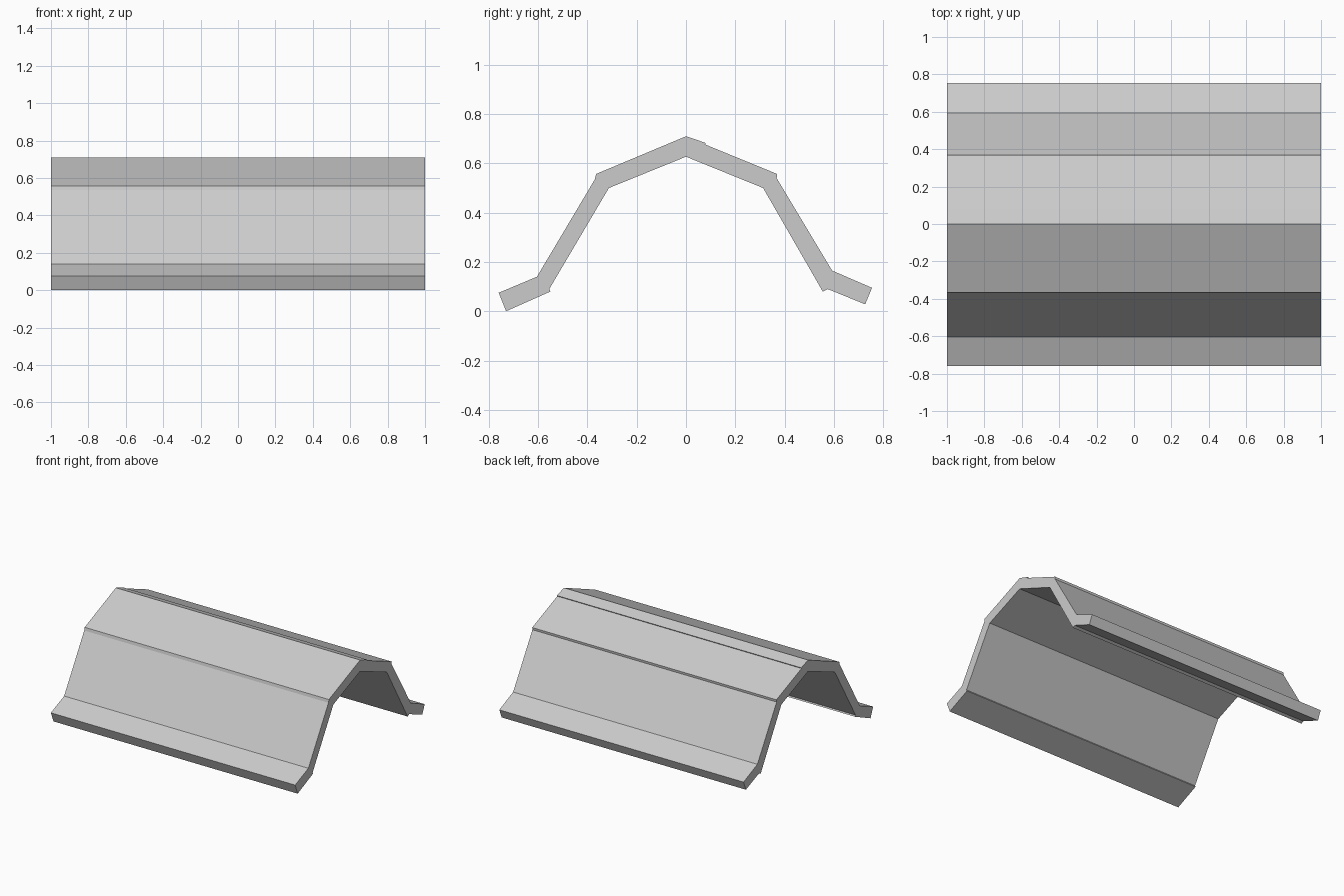
import bpy
import bmesh

cube = bpy.data.objects.get("Cube")
if cube:
    bpy.data.objects.remove(cube, do_unlink=True)

LENGTH = 2.0

grey = bpy.data.materials.new("light_grey")
grey.use_nodes = True
colour = (0.6, 0.6, 0.6, 1.0)
grey.diffuse_color = colour
grey.node_tree.nodes["Principled BSDF"].inputs["Base Color"].default_value = colour

# Cross-section (y, z) of the folded sheet: outer side front to back, then inner side back
outer = [(-0.76, 0.075), (-0.605, 0.14), (-0.37, 0.535), (-0.365, 0.557),
         (0, 0.71), (0.08, 0.683), (0.077, 0.677), (0.37, 0.557), (0.368, 0.54),
         (0.593, 0.165), (0.755, 0.095)]
inner = [(0.727, 0.028), (0.575, 0.09), (0.555, 0.08), (0.313, 0.5), (0, 0.627),
         (-0.313, 0.5), (-0.555, 0.09), (-0.55, 0.08), (-0.73, 0)]


def extrude_section(name, points, length, material):
    """Extrude a closed (y, z) outline along x, centred on x = 0."""
    bm = bmesh.new()
    cap = bm.faces.new([bm.verts.new((-length / 2, y, z)) for y, z in points])
    swept = bmesh.ops.extrude_face_region(bm, geom=[cap], use_keep_orig=True)
    moved = [v for v in swept["geom"] if isinstance(v, bmesh.types.BMVert)]
    bmesh.ops.translate(bm, verts=moved, vec=(length, 0, 0))
    bmesh.ops.triangulate(bm, faces=[f for f in bm.faces if len(f.verts) > 4])
    bmesh.ops.recalc_face_normals(bm, faces=bm.faces)
    mesh = bpy.data.meshes.new(name)
    bm.to_mesh(mesh)
    bm.free()
    mesh.materials.append(material)
    obj = bpy.data.objects.new(name, mesh)
    bpy.context.collection.objects.link(obj)
    return obj


extrude_section("folded_roof_panel", outer + inner, LENGTH, grey)
